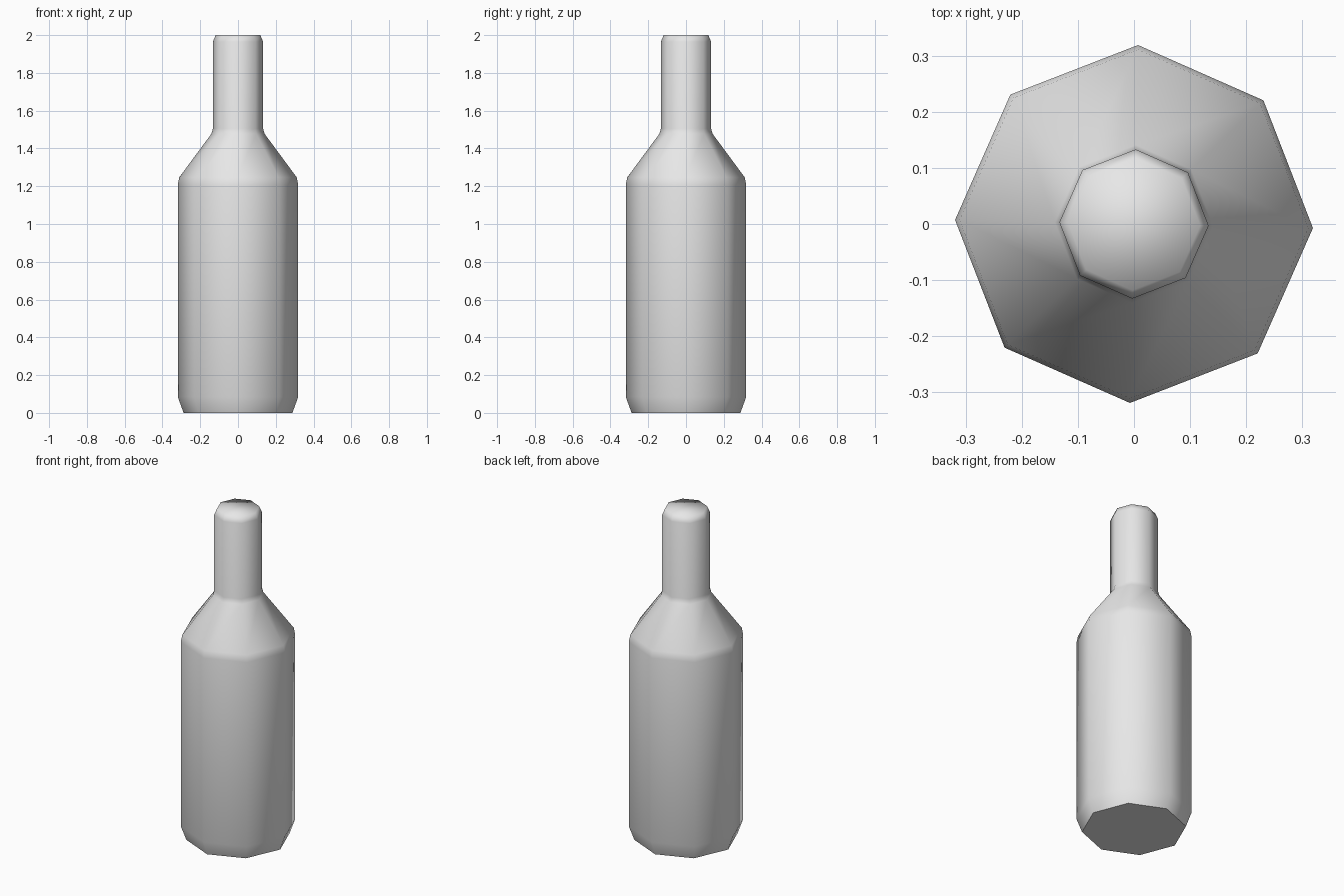
import bpy, bmesh, math

cube = bpy.data.objects.get("Cube")
if cube:
    bpy.data.objects.remove(cube, do_unlink=True)

SIDES = 8
TURN = math.radians(-1.3)

# Bottle outline from base to lip: (radius, height)
PROFILE = [
    (0.288, 0.0),                    # base
    (0.319, 0.085),                  # base chamfer
    (0.319, 1.205), (0.311, 1.247),  # shoulder edge
    (0.141, 1.477), (0.133, 1.505),  # neck root
    (0.133, 1.965), (0.118, 2.0),    # lip
]

glass = bpy.data.materials.new("grey")
glass.use_nodes = True
colour = (0.8, 0.8, 0.8, 1.0)
glass.diffuse_color = colour
glass.node_tree.nodes["Principled BSDF"].inputs["Base Color"].default_value = colour

# Rings of the body, stacked along the outline
bm = bmesh.new()
rings = []
for radius, height in PROFILE:
    ring = []
    for i in range(SIDES):
        a = TURN + math.tau * i / SIDES
        ring.append(bm.verts.new((radius * math.cos(a), radius * math.sin(a), height)))
    rings.append(ring)

# Walls between rings
for low, high in zip(rings, rings[1:]):
    for i in range(SIDES):
        j = (i + 1) % SIDES
        bm.faces.new((low[i], low[j], high[j], high[i]))

# Closed top blends smoothly; the base is flat with a crisp rim
bm.faces.new(rings[-1])
base = bm.faces.new(rings[0][::-1])
for face in bm.faces:
    face.smooth = face is not base
for edge in base.edges:
    edge.smooth = False

mesh = bpy.data.meshes.new("bottle")
bm.to_mesh(mesh)
bm.free()
mesh.materials.append(glass)
bottle = bpy.data.objects.new("bottle", mesh)
bpy.context.collection.objects.link(bottle)
